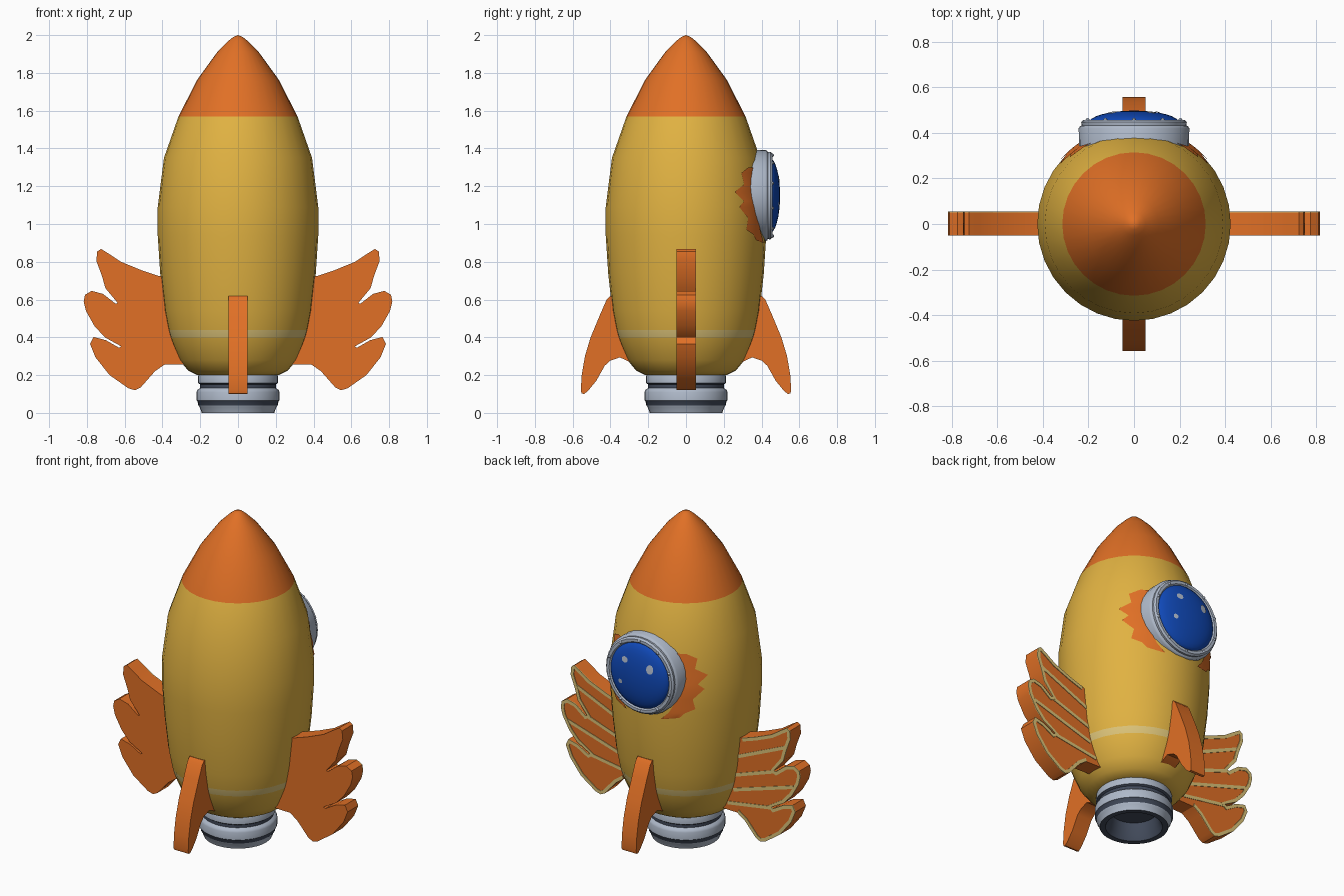
import bpy, bmesh, math
from mathutils import Matrix, Vector

if "Cube" in bpy.data.objects:
    bpy.data.objects.remove(bpy.data.objects["Cube"])


def material(name, color):
    m = bpy.data.materials.new(name)
    m.diffuse_color = (*color, 1)
    m.use_nodes = True
    m.node_tree.nodes["Principled BSDF"].inputs["Base Color"].default_value = m.diffuse_color
    return m


YELLOW = material("yellow", (0.75, 0.445, 0.054))
ORANGE = material("orange", (0.75, 0.162, 0.019))
PALE = material("pale_stripe", (0.72, 0.55, 0.19))
GREY = material("light_grey", (0.43, 0.49, 0.59))
DARK = material("dark_grey", (0.055, 0.07, 0.105))
BLUE = material("blue_glass", (0.005, 0.065, 0.47))


def finish(name, bm, mats, angle=40, closed=True):
    if closed:
        bmesh.ops.recalc_face_normals(bm, faces=bm.faces)
    else:  # thin surface patches face the back
        bm.normal_update()
        bmesh.ops.reverse_faces(bm, faces=[f for f in bm.faces if f.normal.y < 0])
    mesh = bpy.data.meshes.new(name)
    bm.to_mesh(mesh)
    bm.free()
    for m in mats:
        mesh.materials.append(m)
    mesh.shade_smooth()
    mesh.set_sharp_from_angle(angle=math.radians(angle))
    ob = bpy.data.objects.new(name, mesh)
    bpy.context.scene.collection.objects.link(ob)
    return ob


def lathe(name, profile, mats, segs=32, rule=None, matrix=None, angle=40):
    """Revolve (radius, height) points; rule(band index) gives the material."""
    bm = bmesh.new()
    rings = []
    for r, z in profile:
        n = segs if r > 1e-5 else 1
        rings.append([bm.verts.new((r * math.cos(2 * math.pi * i / segs),
                                    r * math.sin(2 * math.pi * i / segs), z)) for i in range(n)])
    for k, (a, b) in enumerate(zip(rings, rings[1:])):
        for i in range(segs):
            j = (i + 1) % segs
            vs = [a[i % len(a)], a[j % len(a)], b[j % len(b)], b[i % len(b)]]
            f = bm.faces.new(list(dict.fromkeys(vs)))
            f.material_index = rule(k) if rule else 0
    if matrix:
        bm.transform(matrix)
    return finish(name, bm, mats, angle)


def prism(name, polys, lo, hi, place, mat):
    """Extrude flat polygons; place(u, z, depth) maps them to space."""
    bm = bmesh.new()
    for p in polys:
        a = [bm.verts.new(place(u, z, lo)) for u, z in p]
        b = [bm.verts.new(place(u, z, hi)) for u, z in p]
        bm.faces.new(a)
        bm.faces.new(b[::-1])
        for i in range(len(p)):
            j = (i + 1) % len(p)
            bm.faces.new((a[i], b[i], b[j], a[j]))
    return finish(name, bm, [mat], 30)


# Body with painted stripe and orange nose
BODY = [(0, 0.2), (0.215, 0.2), (0.265, 0.225), (0.31, 0.28), (0.345, 0.36), (0.36, 0.4),
        (0.371, 0.44), (0.39, 0.54), (0.412, 0.74), (0.425, 0.94), (0.425, 1.09), (0.392, 1.35),
        (0.315, 1.57), (0.215, 1.765), (0.11, 1.91), (0.05, 1.97), (0.025, 1.99), (0, 2.0)]


def body_paint(k):
    z = (BODY[k][1] + BODY[k + 1][1]) / 2
    return 1 if z > 1.57 else 2 if 0.4 < z < 0.44 else 0


lathe("body", BODY, [YELLOW, ORANGE, PALE], rule=body_paint, angle=60)


def body_radius(z):
    for (r0, z0), (r1, z1) in zip(BODY[1:], BODY[2:]):
        if z0 <= z <= z1:
            return r0 + (r1 - r0) * (z - z0) / (z1 - z0)


# Nozzle with dark grooves and hollow dark inside
NOZZLE = [(0, 0.21), (0.205, 0.21), (0.212, 0.195), (0.212, 0.158), (0.2, 0.15), (0.2, 0.132),
          (0.215, 0.122), (0.22, 0.11), (0.22, 0.066), (0.214, 0.06), (0.21, 0.04),
          (0.203, 0.03), (0.192, 0), (0.16, 0), (0.145, 0.03), (0.13, 0.1), (0, 0.1)]
lathe("nozzle", NOZZLE, [GREY, DARK], rule=lambda k: int(k in (3, 4, 8, 9) or k >= 12))

# Side wings with three feathers
WING = [(0.28, 0.7), (0.42, 0.725), (0.51, 0.755), (0.62, 0.8), (0.68, 0.84), (0.725, 0.868),
        (0.745, 0.855), (0.75, 0.805), (0.72, 0.725), (0.702, 0.66), (0.637, 0.582), (0.648, 0.578),
        (0.715, 0.63), (0.775, 0.646), (0.81, 0.625), (0.817, 0.59), (0.805, 0.54), (0.76, 0.46),
        (0.705, 0.4), (0.618, 0.352), (0.63, 0.345), (0.7, 0.385), (0.765, 0.402), (0.783, 0.365),
        (0.755, 0.295), (0.68, 0.2), (0.58, 0.13), (0.545, 0.12), (0.515, 0.135), (0.44, 0.22),
        (0.39, 0.255), (0.25, 0.258)]


def trim_strips(outline, width):
    """Quads running just inside the outline (clockwise points)."""
    pts = [Vector(p) for p in outline]
    inner = []
    for i in range(1, len(pts) - 1):
        d0 = (pts[i] - pts[i - 1]).normalized()
        d1 = (pts[i + 1] - pts[i]).normalized()
        n0, n1 = Vector((d0.y, -d0.x)), Vector((d1.y, -d1.x))
        n = (n0 + n1).normalized()
        inner.append(pts[i] + n * width / max(n.dot(n0), 0.75))
    outer = pts[1:-1]
    return [(outer[i], outer[i + 1], inner[i + 1], inner[i]) for i in range(len(inner) - 1)]


def bar(a, b, width):
    a, b = Vector(a), Vector(b)
    d = (b - a).normalized() * width / 2
    n = Vector((d.y, -d.x))
    return (a + n, b + n, b - n, a - n)


TRIM = trim_strips(WING, 0.02)
RIBS = [bar(a, b, 0.02) for a, b in (((0.36, 0.59), (0.715, 0.745)), ((0.36, 0.48), (0.637, 0.575)),
                                     ((0.36, 0.39), (0.77, 0.515)), ((0.32, 0.3), (0.62, 0.347)))]
for side, s in (("right", 1), ("left", -1)):
    def place_x(u, z, d, s=s):
        return (s * u, d, z)
    prism(side + "_wing", [WING], -0.05, 0.05, place_x, ORANGE)
    prism(side + "_wing_trim", TRIM, 0.048, 0.054, place_x, PALE)
    prism(side + "_wing_ribs", RIBS, 0.048, 0.053, place_x, PALE)

# Front and back fins
FIN = [(0.25, 0.6), (0.4, 0.62), (0.42, 0.6), (0.455, 0.52), (0.505, 0.4), (0.535, 0.3),
       (0.552, 0.2), (0.557, 0.12), (0.553, 0.103), (0.54, 0.1), (0.52, 0.115), (0.475, 0.17),
       (0.43, 0.25), (0.4, 0.277), (0.35, 0.294), (0.29, 0.265), (0.22, 0.25)]
for side, s in (("front", -1), ("back", 1)):
    prism(side + "_fin", [FIN], -0.05, 0.05, lambda u, z, d, s=s: (d, s * u, z), ORANGE)

# Round window on the back
WZ = 1.15
TO_BACK = Matrix.Translation((0, 0, WZ)) @ Matrix.Rotation(-math.pi / 2, 4, 'X')
lathe("window_frame", [(0, 0.28), (0.24, 0.28), (0.243, 0.42), (0.237, 0.43), (0.23, 0.433),
                       (0.232, 0.447), (0.222, 0.457), (0.205, 0.457), (0.195, 0.445), (0, 0.44)],
      [GREY], matrix=TO_BACK)


def dome(r):
    return 0.442 + 0.056 * math.sqrt(max(0, 1 - (r / 0.2) ** 2))


lathe("window_glass", [(0.2 * math.sin(i * math.pi / 16), dome(0.2 * math.sin(i * math.pi / 16)))
                       for i in range(9)] + [(0, 0.43)], [BLUE], matrix=TO_BACK)

# Rivets around the frame
bm = bmesh.new()
for i in range(10):
    a = 2 * math.pi * (i + 0.5) / 10
    bmesh.ops.create_uvsphere(bm, u_segments=8, v_segments=6, radius=0.009, matrix=Matrix.Translation(
        (0.214 * math.cos(a), 0.457, WZ + 0.214 * math.sin(a))))
finish("window_rivets", bm, [GREY])

# Glints lying on the glass
bm = bmesh.new()
for cx, cz, rx, rz in ((0.075, 0.095, 0.022, 0.018), (-0.095, 0.075, 0.022, 0.028),
                       (0.105, -0.045, 0.015, 0.014)):
    def on_glass(x, z):
        return bm.verts.new((x, dome(math.hypot(x, z)) + 0.004, WZ + z))
    mid = on_glass(cx, cz)
    rim = [on_glass(cx + rx * math.cos(i * math.pi / 6), cz + rz * math.sin(i * math.pi / 6))
           for i in range(12)]
    for i in range(12):
        bm.faces.new((mid, rim[i], rim[(i + 1) % 12]))
finish("window_glints", bm, [GREY], closed=False)

# Jagged painted splashes beside the window: height, inner angle, outer angle
SPLASH = [(1.30, 24, 35), (1.27, 27, 44), (1.21, 30, 42), (1.17, 30, 52), (1.12, 30, 44),
          (1.09, 30, 49), (1.03, 28, 40), (0.97, 24, 42), (0.945, 22, 34), (0.915, 18, 30),
          (0.90, 16, 18)]
bm = bmesh.new()
for s in (1, -1):
    rows = []
    for z, a0, a1 in SPLASH:
        r = body_radius(z) + 0.005
        angles = [math.radians(a0 + (a1 - a0) * i / 5) for i in range(6)]
        rows.append([bm.verts.new((s * r * math.sin(a), r * math.cos(a), z)) for a in angles])
    for p, q in zip(rows, rows[1:]):
        for i in range(5):
            bm.faces.new((p[i], p[i + 1], q[i + 1], q[i]))
finish("painted_splashes", bm, [ORANGE], closed=False)
